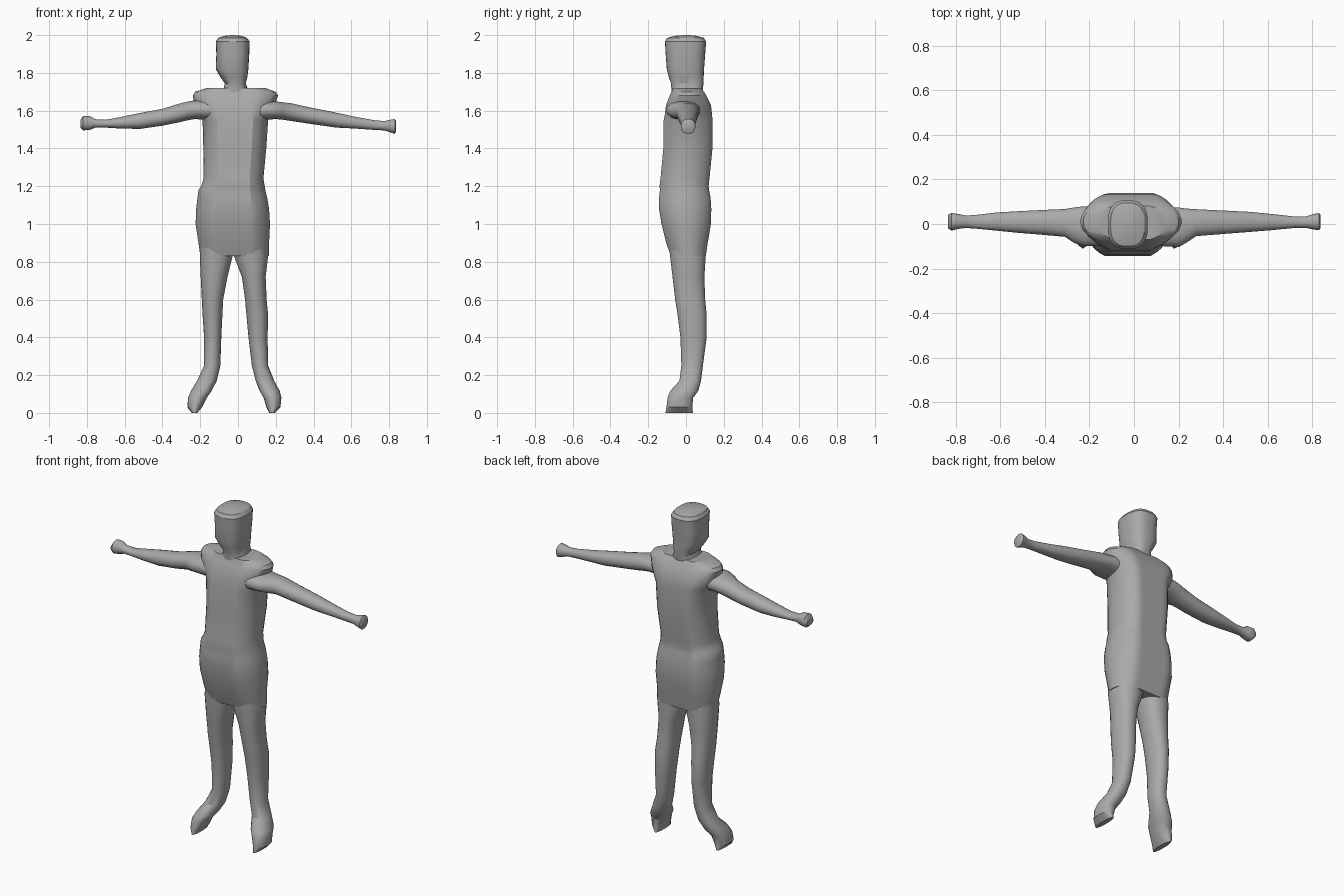
import bpy, bmesh, math
from mathutils import Vector

grey = bpy.data.materials.new("plain grey")
grey.diffuse_color = (0.4, 0.4, 0.4, 1)


def ring(u0, u1, v0, v1, n, power, clip_front, clip_back):
    """Rounded section inside a rectangle, with flattened front and back."""
    pts = []
    for i in range(n):
        a = 2 * math.pi * (i + 0.5) / n
        c, s = math.cos(a), math.sin(a)
        u = math.copysign(abs(c) ** (2 / power), c)
        v = math.copysign(abs(s) ** (2 / power), s)
        v = min(v / clip_back, 1) if v > 0 else max(v / clip_front, -1)
        pts.append(((u0 + u1) / 2 + u * (u1 - u0) / 2,
                    (v0 + v1) / 2 + v * (v1 - v0) / 2))
    return pts


def loft(name, sections, along="z", n=32, power=2.0, front=1.0, back=1.0, angle=30):
    """Skin over sections (position, u min, u max, y min, y max)."""
    bm = bmesh.new()
    rings = []
    for t, u0, u1, v0, v1 in sections:
        pts = ring(u0, u1, v0, v1, n, power, front, back)
        rings.append([bm.verts.new((u, v, t) if along == "z" else (t, v, u))
                      for u, v in pts])
    for r, s in zip(rings, rings[1:]):
        for i in range(n):
            j = (i + 1) % n
            bm.faces.new((r[i], r[j], s[j], s[i]))
    bm.faces.new(rings[0])
    bm.faces.new(rings[-1])
    bmesh.ops.recalc_face_normals(bm, faces=bm.faces)
    mesh = bpy.data.meshes.new(name)
    bm.to_mesh(mesh)
    bm.free()
    mesh.materials.append(grey)
    obj = bpy.data.objects.new(name, mesh)
    bpy.context.collection.objects.link(obj)
    bpy.ops.object.select_all(action="DESELECT")
    obj.select_set(True)
    bpy.context.view_layer.objects.active = obj
    bpy.ops.object.shade_smooth_by_angle(angle=math.radians(angle))
    return obj


# Torso from crotch to shoulders, flattened at front and back
loft("torso", [
    (0.83, -0.20, 0.165, -0.08, 0.105), (0.90, -0.21, 0.165, -0.105, 0.115),
    (1.00, -0.225, 0.17, -0.13, 0.132), (1.08, -0.222, 0.165, -0.143, 0.134),
    (1.14, -0.215, 0.155, -0.143, 0.13), (1.18, -0.21, 0.145, -0.138, 0.122),
    (1.20, -0.195, 0.142, -0.14, 0.12), (1.24, -0.182, 0.135, -0.135, 0.124),
    (1.40, -0.184, 0.15, -0.12, 0.14), (1.55, -0.188, 0.16, -0.118, 0.14),
    (1.58, -0.205, 0.175, -0.112, 0.138), (1.63, -0.23, 0.195, -0.106, 0.132),
    (1.68, -0.24, 0.213, -0.086, 0.108), (1.70, -0.228, 0.20, -0.076, 0.095),
    (1.72, -0.165, 0.145, -0.07, 0.08),
], n=40, power=2.1, front=0.86, back=0.83)

# Neck and head with a low peaked crown
loft("head", [
    (1.68, -0.10, 0.06, -0.075, 0.085), (1.72, -0.075, 0.05, -0.078, 0.09),
    (1.745, -0.07, 0.042, -0.08, 0.093), (1.78, -0.095, 0.05, -0.092, 0.094),
    (1.82, -0.118, 0.055, -0.102, 0.096), (1.90, -0.115, 0.06, -0.108, 0.102),
    (1.965, -0.118, 0.062, -0.112, 0.107), (1.985, -0.105, 0.048, -0.10, 0.095),
    (1.996, -0.075, 0.02, -0.06, 0.06), (2.0, -0.035, -0.02, -0.01, 0.02),
], n=32, power=2.7)

# Shared depth of both legs by height, then the width of each one
heights = [0.0, 0.03, 0.08, 0.115, 0.17, 0.25, 0.40, 0.52, 0.60, 0.72, 0.83, 0.92]
depths = [(-0.11, 0.037), (-0.104, 0.034), (-0.098, 0.038), (-0.085, 0.065),
          (-0.035, 0.08), (-0.025, 0.09), (-0.03, 0.11), (-0.045, 0.11),
          (-0.058, 0.102), (-0.072, 0.098), (-0.085, 0.105), (-0.09, 0.10)]
left = [(-0.245, -0.215), (-0.268, -0.19), (-0.265, -0.165), (-0.25, -0.14),
        (-0.217, -0.112), (-0.18, -0.093), (-0.18, -0.088), (-0.188, -0.082),
        (-0.192, -0.078), (-0.198, -0.055), (-0.203, -0.028), (-0.20, -0.01)]
right = [(0.165, 0.195), (0.15, 0.225), (0.135, 0.23), (0.115, 0.222),
         (0.093, 0.192), (0.073, 0.16), (0.055, 0.157), (0.044, 0.16),
         (0.037, 0.152), (0.02, 0.147), (-0.022, 0.16), (-0.03, 0.15)]
for name, widths in (("left_leg", left), ("right_leg", right)):
    loft(name, [(z, *w, *d) for z, w, d in zip(heights, widths, depths)],
         n=24, power=2.2)

# Outstretched arms with a wide shoulder cap, thin wrist and flared fist
loft("left_arm", [
    (-0.14, 1.55, 1.66, -0.10, 0.08), (-0.23, 1.555, 1.655, -0.10, 0.08),
    (-0.27, 1.548, 1.648, -0.085, 0.075), (-0.31, 1.538, 1.638, -0.058, 0.068),
    (-0.40, 1.52, 1.61, -0.05, 0.064), (-0.52, 1.503, 1.588, -0.04, 0.058),
    (-0.62, 1.505, 1.567, -0.03, 0.052), (-0.70, 1.51, 1.552, -0.022, 0.042),
    (-0.755, 1.51, 1.555, -0.018, 0.038), (-0.785, 1.498, 1.572, -0.022, 0.045),
    (-0.82, 1.495, 1.573, -0.03, 0.05), (-0.835, 1.51, 1.55, -0.02, 0.042),
], along="x", n=20, power=2.2, angle=40)
loft("right_arm", [
    (0.12, 1.55, 1.65, -0.10, 0.075), (0.20, 1.555, 1.65, -0.105, 0.075),
    (0.235, 1.552, 1.645, -0.085, 0.07), (0.28, 1.545, 1.64, -0.055, 0.067),
    (0.38, 1.53, 1.618, -0.047, 0.062), (0.52, 1.51, 1.59, -0.036, 0.055),
    (0.62, 1.505, 1.568, -0.028, 0.045), (0.72, 1.498, 1.55, -0.018, 0.034),
    (0.775, 1.495, 1.545, -0.018, 0.035), (0.805, 1.485, 1.552, -0.025, 0.045),
    (0.83, 1.477, 1.556, -0.028, 0.05), (0.837, 1.49, 1.545, -0.02, 0.042),
], along="x", n=20, power=2.2, angle=40)
